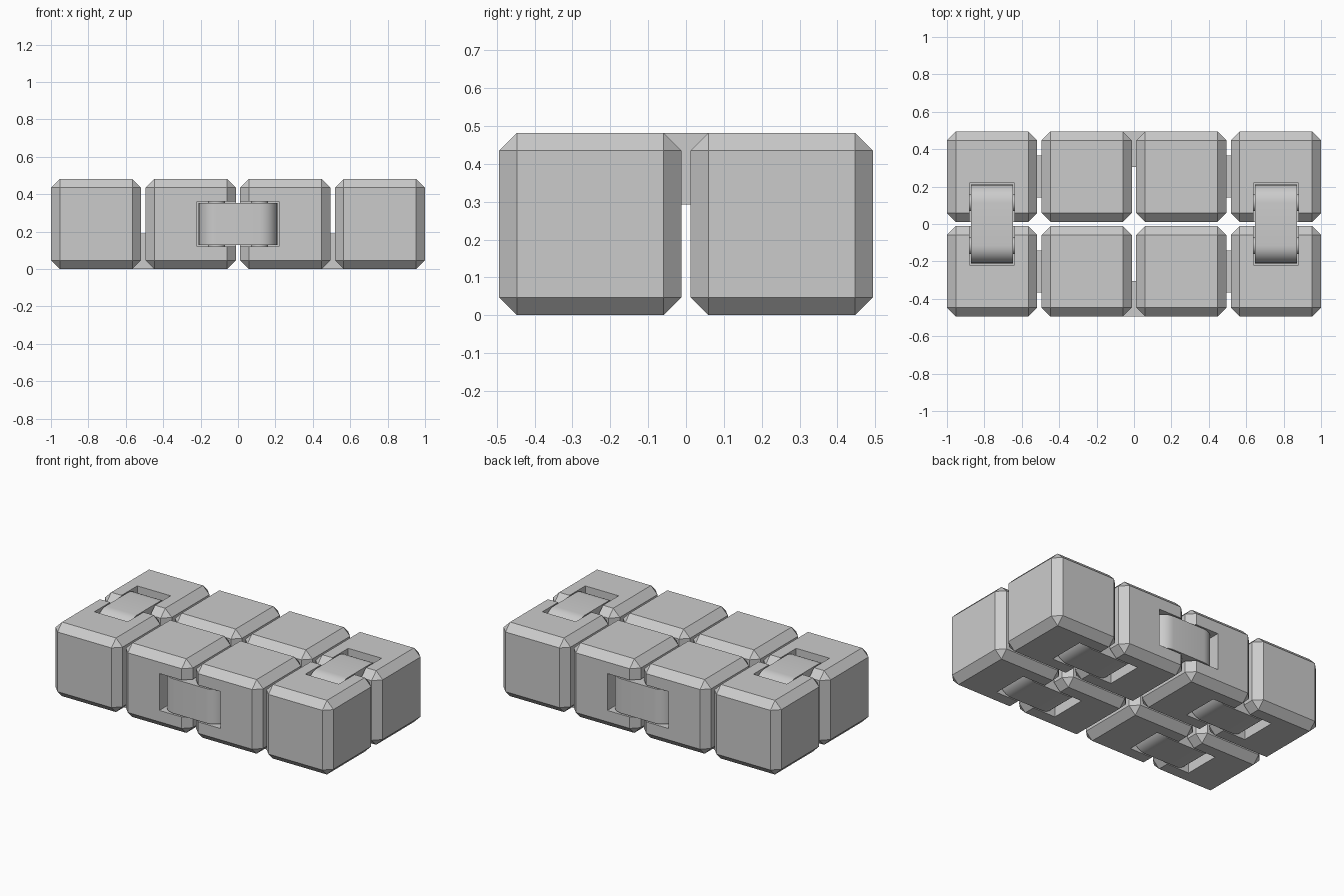
import bpy, bmesh
from math import radians, pi, sin, cos
from mathutils import Matrix, Vector

if "Cube" in bpy.data.objects:
    bpy.data.objects.remove(bpy.data.objects["Cube"], do_unlink=True)

SIZE, GAP, CHAMFER = 0.482, 0.024, 0.047
PITCH = SIZE + GAP
MID = SIZE / 2
RADIUS, REACH, HALF_WIDTH = 0.095, 0.115, 0.112    # hinge link
POCKET = Vector((0.44, 0.24, 0.20))                # hinge recess

grey = bpy.data.materials.new("plain_grey")
grey.use_nodes = True
grey.diffuse_color = (0.6, 0.6, 0.6, 1)
grey.node_tree.nodes["Principled BSDF"].inputs["Base Color"].default_value = (0.6, 0.6, 0.6, 1)


def finish(name, bm, matrix=Matrix()):
    bmesh.ops.recalc_face_normals(bm, faces=bm.faces[:])
    mesh = bpy.data.meshes.new(name)
    bm.to_mesh(mesh)
    bm.free()
    mesh.materials.append(grey)
    obj = bpy.data.objects.new(name, mesh)
    bpy.context.collection.objects.link(obj)
    obj.matrix_world = matrix
    return obj


def activate(obj):
    bpy.ops.object.select_all(action='DESELECT')
    obj.select_set(True)
    bpy.context.view_layer.objects.active = obj


def frame(centre, along, outward):
    """Local x runs along the hinge, local z points out of the surface."""
    x, z = Vector(along), Vector(outward)
    y = z.cross(x)
    rot = Matrix((x, y, z)).transposed().to_4x4()
    return Matrix.Translation(centre) @ rot


X, Y, UP, DOWN = (1, 0, 0), (0, 1, 0), (0, 0, 1), (0, 0, -1)
FACE_Y = GAP / 2 + SIZE
hinges = [("front_hinge", frame((0, -FACE_Y, MID), X, (0, -1, 0))),
          ("back_hinge", frame((0, FACE_Y, MID), X, Y))]
for side, sx in (("right", -1), ("left", 1)):
    hinges.append((f"top_{side}_hinge", frame((sx * 1.5 * PITCH, 0, SIZE), Y, UP)))
    for end, sy in (("front", -1), ("back", 1)):
        hinges.append((f"bottom_{end}_{side}_hinge",
                       frame((sx * PITCH, sy * PITCH / 2, 0), X, DOWN)))

# Shared cutter holding all the hinge recesses
bm = bmesh.new()
for _, m in hinges:
    lift = 0.05
    size = POCKET + Vector((0, 0, lift))
    offset = Matrix.Translation((0, 0, lift - size.z / 2))
    bmesh.ops.create_cube(bm, size=1, matrix=m @ offset @ Matrix.Diagonal((*size, 1)))
cutter = finish("recess_cutter", bm)
cutter.hide_render = True

# Eight chamfered blocks with recesses
for col in range(4):
    for row in range(2):
        bm = bmesh.new()
        bmesh.ops.create_cube(bm, size=SIZE)
        bmesh.ops.bevel(bm, geom=bm.edges[:], offset=CHAMFER, segments=1,
                        affect='EDGES', profile=0.5)
        bmesh.ops.translate(bm, verts=bm.verts[:],
                            vec=((col - 1.5) * PITCH, (row - 0.5) * PITCH, MID))
        block = finish(f"block_{('front', 'back')[row]}_{col + 1}", bm)
        mod = block.modifiers.new("recess", 'BOOLEAN')
        mod.operation = 'DIFFERENCE'
        mod.solver = 'EXACT'
        mod.object = cutter
        activate(block)
        bpy.ops.object.modifier_apply(modifier=mod.name)
bpy.data.objects.remove(cutter, do_unlink=True)

# Round-ended hinge links, each with two pins into the blocks
STEPS = 16
for name, m in hinges:
    bm = bmesh.new()
    ring = []
    for s in (1, -1):
        for i in range(STEPS + 1):
            a = s * pi / 2 - pi * i / STEPS
            ring.append(bm.verts.new((s * REACH + RADIUS * cos(a), -HALF_WIDTH,
                                      RADIUS * sin(a) - RADIUS)))
    face = bm.faces.new(ring)
    out = bmesh.ops.extrude_face_region(bm, geom=[face])
    bmesh.ops.translate(bm, vec=(0, 2 * HALF_WIDTH, 0),
                        verts=[v for v in out["geom"] if isinstance(v, bmesh.types.BMVert)])
    for s in (1, -1):
        pose = Matrix.Translation((s * REACH, 0, -RADIUS)) @ Matrix.Rotation(pi / 2, 4, 'X')
        bmesh.ops.create_cone(bm, cap_ends=True, segments=24, radius1=0.045, radius2=0.045,
                              depth=POCKET.y + 0.01, matrix=pose)
    activate(finish(name, bm, m))
    bpy.ops.object.shade_smooth_by_angle(angle=radians(30))
